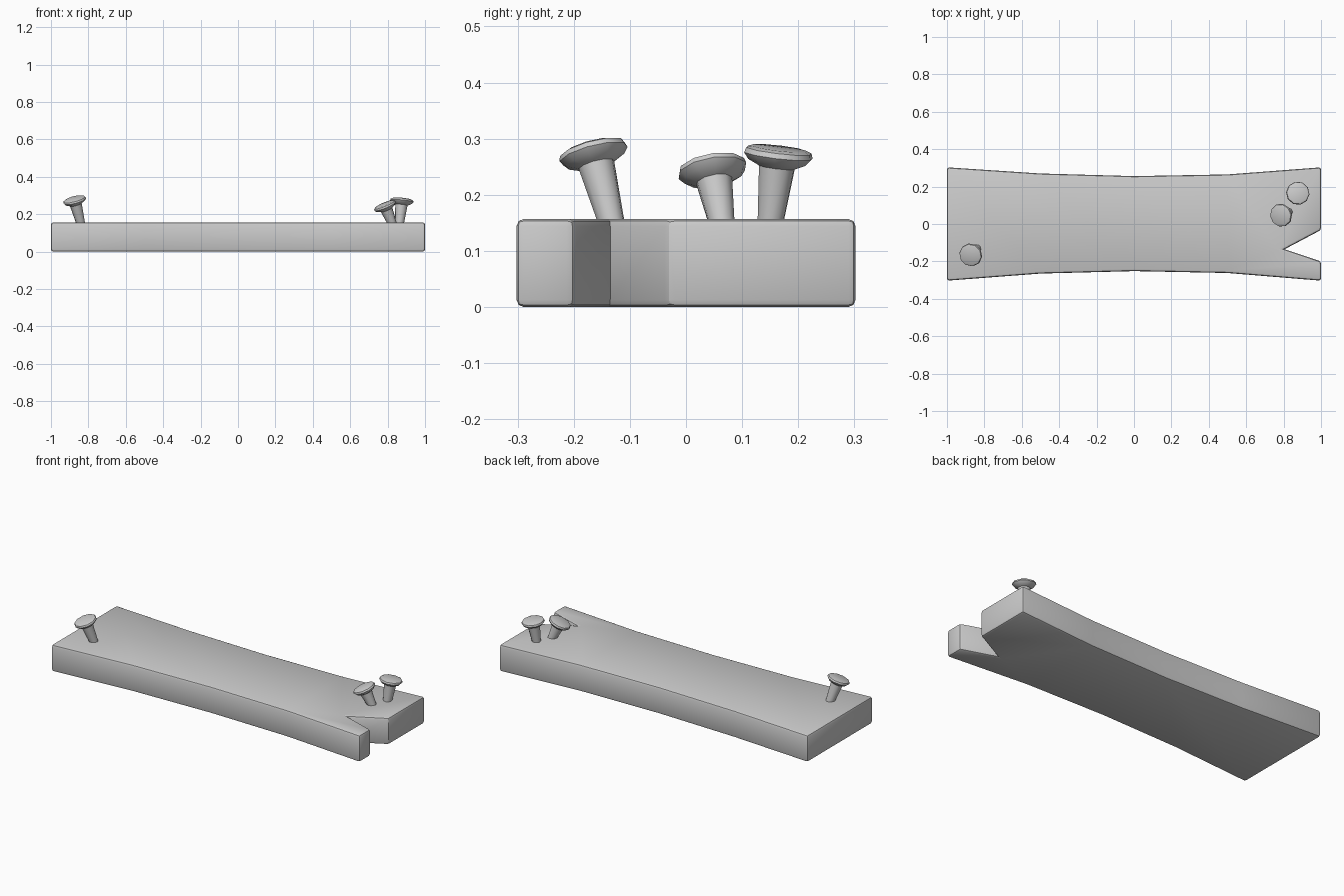
import bpy, bmesh, math
from mathutils import Vector

if "Cube" in bpy.data.objects:
    bpy.data.objects.remove(bpy.data.objects["Cube"])


def finish(bm, name, angle):
    bmesh.ops.recalc_face_normals(bm, faces=bm.faces[:])
    me = bpy.data.meshes.new(name)
    bm.to_mesh(me)
    bm.free()
    ob = bpy.data.objects.new(name, me)
    bpy.context.collection.objects.link(ob)
    bpy.ops.object.select_all(action='DESELECT')
    ob.select_set(True)
    bpy.context.view_layer.objects.active = ob
    bpy.ops.object.shade_smooth_by_angle(angle=math.radians(angle))
    return ob


# Waisted plank with a V-shaped split in its right end
H = 0.157
NOTCH = (0.805, -0.135)
outline = [(-1, -0.303), (-0.5, -0.265), (0, -0.252), (0.5, -0.262), (1, -0.303),
           (1, -0.2), NOTCH, (1, -0.032),
           (1, 0.303), (0.5, 0.265), (0, 0.256), (-0.5, 0.27), (-1, 0.303)]
bm = bmesh.new()
low = [bm.verts.new((x, y, 0)) for x, y in outline]
top = [bm.verts.new((x, y, H)) for x, y in outline]
bm.faces.new(low[::-1])
bm.faces.new(top)
n = len(outline)
for i in range(n):
    j = (i + 1) % n
    bm.faces.new((low[i], low[j], top[j], top[i]))
bm.normal_update()
sharp = [e for e in bm.edges
         if e.calc_face_angle() > math.radians(30)
         and not all((v.co.xy - Vector(NOTCH)).length < 1e-4 for v in e.verts)]
bmesh.ops.bevel(bm, geom=sharp, offset=0.013, segments=2, profile=0.5,
                affect='EDGES', clamp_overlap=True)
finish(bm, "plank", 30)


# Bent nails: tapered shaft under a flared round head
def nail(name, base, head, sides=10):
    base, head = Vector(base), Vector(head)
    axis = (head - base).normalized()
    length = (head - base).length
    rot = axis.to_track_quat('Z', 'Y')
    profile = [(0.021, -0.06), (0.024, 0), (0.033, length - 0.034),
               (0.054, length - 0.024), (0.063, length - 0.013),
               (0.060, length - 0.004), (0.050, length)]
    bm = bmesh.new()
    rings = []
    for r, z in profile:
        rings.append([bm.verts.new(base + rot @ Vector((
            r * math.cos(2 * math.pi * k / sides),
            r * math.sin(2 * math.pi * k / sides), z))) for k in range(sides)])
    for a, b in zip(rings, rings[1:]):
        for k in range(sides):
            m = (k + 1) % sides
            bm.faces.new((a[k], a[m], b[m], b[k]))
    bm.faces.new(rings[0][::-1])
    bm.faces.new(rings[-1])
    finish(bm, name, 40)


nail("nail_left", (-0.842, -0.134, 0.155), (-0.876, -0.168, 0.285))
nail("nail_right_inner", (0.823, 0.063, 0.155), (0.782, 0.045, 0.255))
nail("nail_right_outer", (0.864, 0.151, 0.155), (0.877, 0.166, 0.283))
